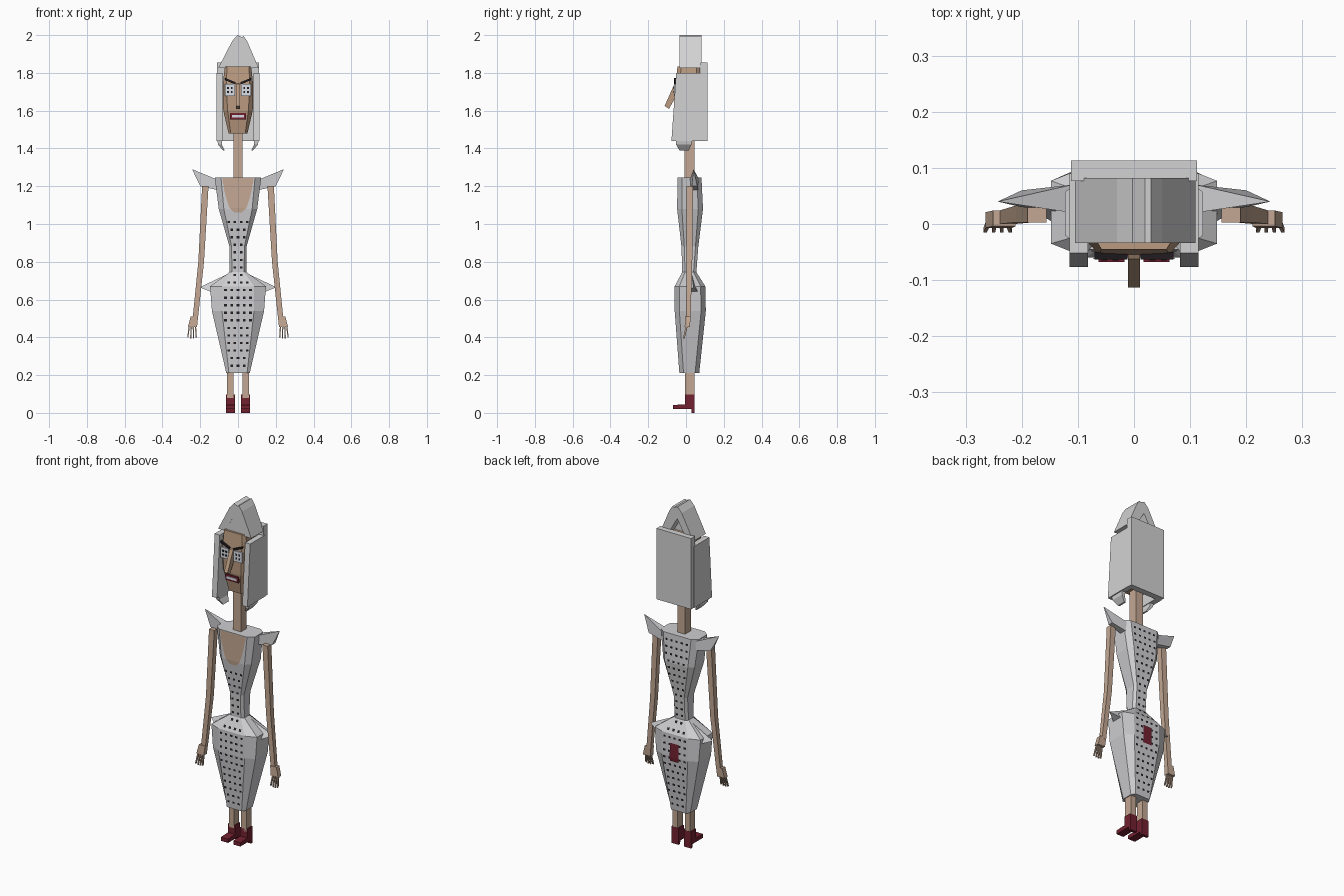
import bpy, bmesh

cube = bpy.data.objects.get("Cube")
if cube:
    bpy.data.objects.remove(cube, do_unlink=True)


def material(name, *rgb):
    m = bpy.data.materials.new(name)
    m.use_nodes = True
    m.diffuse_color = (*rgb, 1)
    m.node_tree.nodes["Principled BSDF"].inputs["Base Color"].default_value = (*rgb, 1)
    return m


DRESS = material("dress grey", .62, .62, .64)
HAIR = material("hair grey", .65, .65, .65)
SKIN = material("skin", .55, .39, .29)
FACE = material("face skin", .5, .33, .22)
RED = material("dark red", .17, .015, .03)
BLACK = material("black", .015, .012, .015)
WHITE = material("eye white", .7, .73, .78)


def mesh(name, verts, faces, mat):
    bm = bmesh.new()
    vs = [bm.verts.new(v) for v in verts]
    for f in faces:
        bm.faces.new([vs[i] for i in f])
    bmesh.ops.recalc_face_normals(bm, faces=bm.faces)
    me = bpy.data.meshes.new(name)
    bm.to_mesh(me)
    bm.free()
    me.materials.append(mat)
    ob = bpy.data.objects.new(name, me)
    bpy.context.collection.objects.link(ob)
    return ob


def loft(name, rings, mat):
    n = len(rings[0])
    faces = [tuple(range(n)), tuple(range(len(rings) * n - n, len(rings) * n))]
    for r in range(len(rings) - 1):
        for i in range(n):
            j = (i + 1) % n
            faces.append((r * n + i, r * n + j, r * n + n + j, r * n + n + i))
    return mesh(name, [p for ring in rings for p in ring], faces, mat)


def prism_x(name, profile, x0, x1, mat):
    return loft(name, [[(x, y, z) for y, z in profile] for x in (x0, x1)], mat)


def prism_y(name, profile, y0, y1, mat):
    return loft(name, [[(x, y, z) for x, z in profile] for y in (y0, y1)], mat)


def box(name, x0, x1, y0, y1, z0, z1, mat):
    return prism_x(name, [(y0, z0), (y1, z0), (y1, z1), (y0, z1)], x0, x1, mat)


def limb(name, stations, mat):
    """Rectangular tube through stations (x, y, z, half width, half depth)."""
    return loft(name, [[(x - w, y - d, z), (x + w, y - d, z), (x + w, y + d, z), (x - w, y + d, z)]
                       for x, y, z, w, d in stations], mat)


def octagon(z, hx, fx, y0, y1, c):
    half = [(fx, y0), (hx, y0 + c), (hx, y1 - c), (fx, y1)]
    return [(x, y, z) for x, y in half] + [(-x, y, z) for x, y in reversed(half)]


# Dress: z, half width, front panel half width, front y, back y, chamfer
body = [(.21, .062, .048, -.035, .07, .022), (.54, .138, .085, -.06, .105, .025),
        (.67, .148, .085, -.06, .102, .025), (.745, .045, .032, -.02, .055, .015),
        (.88, .045, .034, -.024, .065, .015), (1.08, .102, .075, -.047, .09, .025),
        (1.245, .123, .09, -.045, .082, .025)]
loft("dress", [octagon(*s) for s in body], DRESS)


def at(z, k):
    for a, b in zip(body, body[1:]):
        if z <= b[0]:
            return a[k] + (b[k] - a[k]) * (z - a[0]) / (b[0] - a[0])
    return body[-1][k]


def panel(name, rows, k, lift, mat):
    """Strip of (z, x0, x1) rows laid on the front (k=3) or back (k=4) of the dress."""
    verts = []
    for z, x0, x1 in rows:
        y = at(z, k) + (lift if k == 4 else -lift)
        verts += [(x0, y, z), (x1, y, z)]
    faces = [(2 * i, 2 * i + 1, 2 * i + 3, 2 * i + 2) for i in range(len(rows) - 1)]
    return verts, faces, name, mat


def add_panels(panels):
    verts, faces = [], []
    for v, f, name, mat in panels:
        faces += [tuple(i + len(verts) for i in q) for q in f]
        verts += v
    mesh(name, verts, faces, mat)


# Neckline and back patch
add_panels([panel("neckline", [(z, -w, w) for z, w in
            ((1.06, .02), (1.085, .045), (1.13, .06), (1.18, .073), (1.243, .083))], 3, .003, SKIN)])
add_panels([panel("back_patch", [(z, -.028, .028) for z in (.515, .54, .62)], 4, .006, RED)])

# Rows of dots on both dress panels
for k, top, name in ((3, 1.05, "front_dots"), (4, 1.23, "back_dots")):
    dots = []
    z = .25
    while z < top:
        room = at(z, 2) - .01
        count = int(2 * room / .033) + 1
        for i in range(count):
            x = (i - (count - 1) / 2) * .033
            dots.append(panel(name, [(z - .006, x - .007, x + .007),
                                     (z + .006, x - .007, x + .007)], k, .003, BLACK))
        z += .04
    add_panels(dots)

# Neck and head
limb("neck", [(0, .018, 1.23, .025, .027), (0, .018, 1.5, .025, .027)], SKIN)
loft("head", [octagon(*s) for s in [(1.48, .05, .038, -.03, .06, .015), (1.6, .078, .055, -.053, .075, .025),
                                    (1.74, .08, .062, -.055, .075, .02), (1.835, .07, .058, -.045, .075, .02)]], FACE)
prism_x("nose", [(-.045, 1.75), (-.062, 1.74), (-.113, 1.625), (-.09, 1.61), (-.05, 1.68)], -.011, .011, FACE)
box("lips", -.042, .042, -.058, -.04, 1.553, 1.587, RED)
box("teeth", -.032, .032, -.061, -.056, 1.563, 1.577, WHITE)

# Hair crown: hollow gable with a closed front
outer = [(-.105, 1.825), (-.03, 1.97), (-.003, 2), (.02, 1.99), (.03, 1.995), (.05, 1.965), (.11, 1.825)]
prism_y("hair_crown", outer + [(.06, 1.825), (0, 1.93), (-.06, 1.825)], -.034, .082, HAIR)
prism_y("crown_front", [(-.061, 1.826), (0, 1.932), (.061, 1.826)], -.033, .03, HAIR)
box("back_hair", -.112, .112, .077, .113, 1.44, 1.855, HAIR)


def mirrored(s, profile):
    return [(s * p[0], *p[1:]) for p in profile]


for s, side in ((1, "left_"), (-1, "right_")):
    # Face details
    eye = sorted((s * .016, s * .07))
    box(side + "eye", *eye, -.063, -.054, 1.678, 1.74, WHITE)
    for i in (-1, 1):
        for j in (-1, 1):
            x, z = s * .043 + i * .01, 1.709 + j * .011
            box(side + "pupil", x - .005, x + .005, -.065, -.062, z - .005, z + .005, BLACK)
    prism_y(side + "eyebrow", mirrored(s, [(.012, 1.737), (.068, 1.762), (.07, 1.774), (.012, 1.75)]),
            -.063, -.05, BLACK)

    # Side hair and curled tips
    prism_x(side + "side_hair", [(-.077, 1.44), (.09, 1.44), (.09, 1.8), (-.052, 1.8)], s * .082, s * .115, HAIR)
    limb(side + "hair_tip", [(s * .1, -.01, 1.46, .013, .045), (s * .095, -.012, 1.42, .01, .04),
                             (s * .075, -.01, 1.39, .005, .025)], HAIR)

    # Shoulder and hip spikes
    mesh(side + "shoulder_spike", mirrored(s, [(.11, .025, 1.18), (.2, .03, 1.2), (.2, .06, 1.2), (.11, .065, 1.18),
                                               (.11, .02, 1.235), (.11, .07, 1.235), (.243, .04, 1.29)]),
         [(0, 1, 2, 3), (0, 1, 6, 4), (1, 2, 6), (2, 3, 5, 6), (4, 5, 6), (0, 3, 5, 4)], DRESS)
    mesh(side + "hip_spike", mirrored(s, [(.045, .03, .74), (.14, .0, .64), (.14, .065, .64), (.203, .04, .665)]),
         [(0, 1, 3), (0, 2, 3), (1, 2, 3), (0, 1, 2)], DRESS)

    # Arm, hand and fingers
    limb(side + "arm", [(s * .173, .02, 1.2, .017, .017), (s * .195, .018, .8, .015, .015),
                        (s * .226, .012, .5, .014, .012)], SKIN)
    limb(side + "hand", [(s * .231, .01, .51, .02, .014), (s * .241, .007, .455, .024, .014)], SKIN)
    for i in range(4):
        f = i - 1.5
        limb(side + "finger", [(s * (.242 + f * .011), .004, .46, .0035, .005),
                               (s * (.243 + f * .015), -.011, .392 + abs(f) * .004, .003, .004)], SKIN)

    # Leg and boot
    limb(side + "leg", [(s * .04, .02, .08, .017, .024), (s * .04, .02, .25, .017, .024)], SKIN)
    prism_x(side + "boot", [(-.068, .02), (.028, .02), (.03, 0), (.045, 0), (.045, .097), (-.004, .097),
                            (-.004, .045), (-.068, .042)], s * .017, s * .063, RED)
